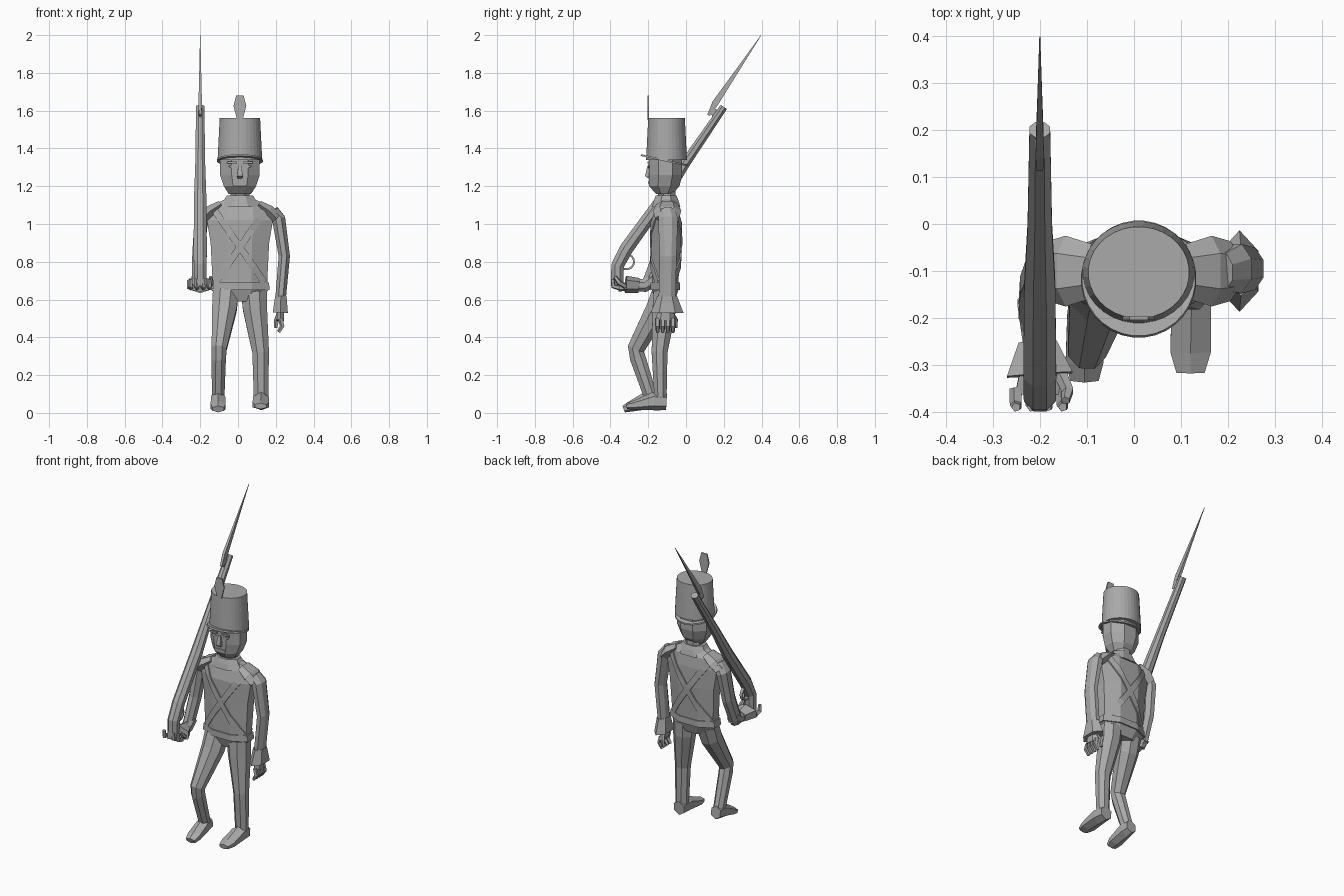
import bpy
import bmesh
import math
from mathutils import Vector
from mathutils.bvhtree import BVHTree

default_cube = bpy.data.objects.get("Cube")
if default_cube:
    bpy.data.objects.remove(default_cube, do_unlink=True)

grey = bpy.data.materials.new("plain grey")
grey.use_nodes = True
grey.diffuse_color = (.4, .4, .4, 1)
grey.node_tree.nodes["Principled BSDF"].inputs["Base Color"].default_value = (.4, .4, .4, 1)


def finish(name, bm):
    """Turn a bmesh into a flat shaded object."""
    bmesh.ops.recalc_face_normals(bm, faces=bm.faces)
    mesh = bpy.data.meshes.new(name)
    bm.to_mesh(mesh)
    bm.free()
    mesh.materials.append(grey)
    obj = bpy.data.objects.new(name, mesh)
    bpy.context.collection.objects.link(obj)
    return obj


def tube(name, stations, sides=8, level=False):
    """Skin rings along a path; a station is x, y, z, half width, half depth."""
    bm = bmesh.new()
    centres = [Vector(s[:3]) for s in stations]
    last = len(centres) - 1
    rings = []
    for i, (centre, station) in enumerate(zip(centres, stations)):
        along = (centres[min(i + 1, last)] - centres[max(i - 1, 0)]).normalized()
        if level:
            along = Vector((0, 0, 1))
        across = Vector((1, 0, 0))
        across = (across - along * across.dot(along)).normalized()
        depth = along.cross(across)
        grow = 1 / math.cos(math.pi / sides)
        ring = []
        for k in range(sides):
            angle = math.tau * (k + .5) / sides
            offset = across * math.cos(angle) * station[3] + depth * math.sin(angle) * station[4]
            ring.append(bm.verts.new(centre + offset * grow))
        rings.append(ring)
    for low, high in zip(rings, rings[1:]):
        for k in range(sides):
            n = (k + 1) % sides
            bm.faces.new((low[k], low[n], high[n], high[k]))
    bm.faces.new(rings[0])
    bm.faces.new(rings[-1])
    return finish(name, bm)


def plate(name, outline, thickness):
    """Thin plate with an outline in x and z, at a given y."""
    bm = bmesh.new()
    face = bm.faces.new([bm.verts.new(p) for p in outline])
    grown = bmesh.ops.extrude_face_region(bm, geom=[face])
    moved = [g for g in grown["geom"] if isinstance(g, bmesh.types.BMVert)]
    bmesh.ops.translate(bm, verts=moved, vec=(0, thickness, 0))
    return finish(name, bm)


MID = .01  # centre line of the body

# Coat and its belt
coat = tube("coat", [
    (MID, -.11, .59, .10, .05),
    (MID, -.11, .65, .15, .07),
    (MID, -.11, .70, .145, .07),
    (MID, -.105, .90, .155, .078),
    (MID, -.105, 1.02, .175, .075),
    (MID, -.10, 1.09, .165, .06),
    (MID, -.10, 1.13, .08, .05),
], level=True)
tube("waist_belt", [
    (MID, -.11, .65, .158, .078),
    (MID, -.11, .69, .154, .078),
], level=True)
tube("collar", [
    (MID, -.105, 1.09, .11, .075),
    (MID, -.105, 1.125, .085, .065),
    (MID, -.105, 1.15, .07, .055),
], level=True)

# Crossed straps laid onto the coat, front and back
surface = BVHTree.FromPolygons(
    [v.co for v in coat.data.vertices], [p.vertices[:] for p in coat.data.polygons])


def strap(name, side, facing):
    start = Vector((MID + side * .14, 0, 1.08))
    end = Vector((MID - side * .13, 0, .69))
    edge = (end - start).normalized().cross(Vector((0, 1, 0))) * .018
    bm = bmesh.new()
    rows = []
    steps = 14
    for i in range(steps + 1):
        middle = start.lerp(end, i / steps)
        row = []
        for shift in (-edge, edge):
            ray = middle + shift + Vector((0, facing, 0))
            hit = surface.ray_cast(ray, Vector((0, -facing, 0)))[0]
            if hit:
                row += [bm.verts.new(hit + Vector((0, facing * lift, 0))) for lift in (0, .008)]
        if len(row) == 4:
            rows.append(row)
    for a, b in zip(rows, rows[1:]):
        for j, k in ((0, 1), (1, 3), (3, 2), (2, 0)):
            bm.faces.new((a[j], a[k], b[k], b[j]))
    finish(name, bm)


for side, hand in ((1, "left"), (-1, "right")):
    strap(hand + "_front_strap", side, -1)
    strap(hand + "_back_strap", side, 1)
    # Padded shoulder wings
    tube(hand + "_shoulder", [
        (MID + side * .10, -.10, 1.105, .02, .05),
        (MID + side * .155, -.10, 1.07, .03, .065),
        (MID + side * .195, -.10, 1.03, .03, .055),
    ], 6)
    # Eyes and brows
    x = MID + side * .042
    plate(hand + "_eye", [(x - .02, -.202, 1.305), (x, -.202, 1.295),
                          (x + .02, -.202, 1.305), (x, -.202, 1.315)], .009)
    plate(hand + "_brow", [(x - .027, -.205, 1.32), (x + .027, -.205, 1.32),
                           (x + .024, -.205, 1.33), (x - .024, -.205, 1.33)], .009)

# Head
tube("neck", [(MID, -.10, 1.10, .05, .045), (MID, -.10, 1.2, .05, .045)])
tube("head", [
    (MID, -.115, 1.16, .06, .045),
    (MID, -.115, 1.20, .085, .08),
    (MID, -.108, 1.26, .105, .088),
    (MID, -.108, 1.35, .105, .088),
], level=True)
tube("nose", [(MID, -.198, 1.31, .008, .006), (MID, -.203, 1.255, .016, .014),
              (MID, -.195, 1.245, .012, .006)], 4)
plate("mouth", [(MID - .04, -.20, 1.215), (MID + .04, -.20, 1.215),
                (MID + .03, -.20, 1.225), (MID - .03, -.20, 1.225)], .009)

# Tall hat with visor and plume
tube("hat", [(MID, -.103, 1.34, .118, .108), (MID, -.103, 1.56, .107, .097)], 32)
tube("hat_visor", [(MID, -.117, 1.333, .122, .127), (MID, -.115, 1.342, .12, .125)], 32)
plate("plume", [(MID + x, -.204, z) for x, z in (
    (-.014, 1.55), (.014, 1.55), (.034, 1.625), (.02, 1.68), (-.02, 1.68), (-.034, 1.625))], .008)

# Left arm hanging down
tube("left_arm", [
    (.185, -.10, 1.07, .03, .04),
    (.215, -.095, 1.03, .035, .052),
    (.245, -.095, .83, .03, .045),
    (.225, -.10, .60, .028, .045),
])
tube("left_cuff", [(.227, -.10, .62, .03, .045), (.224, -.10, .53, .04, .075)], 6)
tube("left_palm", [(.225, -.105, .55, .02, .035), (.225, -.11, .49, .018, .045)], 6)
for i in range(4):
    y = -.15 + i * .027
    tube("left_finger", [(.225, y, .50, .011, .011), (.235, y, .46, .011, .011),
                         (.215, y, .428, .008, .008)], 5)
tube("left_thumb", [(.22, -.08, .53, .012, .012), (.205, -.055, .49, .011, .011),
                    (.20, -.055, .45, .008, .008)], 5)

# Right arm bent forward, palm under the stock
tube("right_upper_arm", [
    (-.165, -.10, 1.07, .03, .04),
    (-.195, -.10, 1.02, .036, .05),
    (-.21, -.13, .84, .032, .045),
    (-.215, -.185, .70, .03, .042),
    (-.212, -.20, .66, .025, .03),
])
tube("right_forearm", [
    (-.215, -.165, .71, .032, .04),
    (-.208, -.22, .675, .032, .035),
    (-.20, -.29, .675, .03, .03),
])
tube("right_cuff", [(-.205, -.25, .675, .04, .034), (-.20, -.32, .68, .07, .04)], 6)
tube("right_palm", [(-.20, -.30, .67, .04, .018), (-.20, -.36, .66, .052, .016)], 6)
for i in range(4):
    x = -.25 + i * .033
    tube("right_finger", [(x, -.35, .662, .012, .012), (x, -.385, .67, .011, .011),
                          (x, -.389, .71, .008, .008)], 5)
tube("right_thumb", [(-.155, -.32, .67, .012, .012), (-.14, -.355, .69, .011, .011),
                     (-.145, -.375, .72, .008, .008)], 5)

# Legs: the left one straight, the right one bent at the knee
tube("left_leg", [
    (.085, -.11, .64, .068, .062),
    (.09, -.115, .55, .064, .062),
    (.12, -.14, .32, .044, .042),
    (.122, -.135, .07, .038, .032),
])
tube("right_leg", [
    (-.065, -.12, .64, .068, .06),
    (-.072, -.15, .55, .065, .062),
    (-.10, -.265, .34, .04, .045),
    (-.102, -.255, .29, .038, .042),
    (-.105, -.185, .08, .033, .035),
])
tube("left_foot", [
    (.122, -.103, .058, .036, .038),
    (.122, -.17, .062, .042, .042),
    (.12, -.27, .042, .043, .022),
    (.12, -.315, .036, .03, .014),
], 6)
tube("right_foot", [
    (-.105, -.15, .072, .032, .036),
    (-.105, -.20, .068, .037, .042),
    (-.105, -.29, .035, .04, .025),
    (-.105, -.33, .02, .03, .016),
], 6)

# Musket with guard and bayonet
GUN = -.2
tube("musket_stock", [
    (GUN, -.365, .67, .032, .033),
    (GUN, -.362, .78, .034, .034),
    (GUN, -.315, .87, .035, .036),
    (GUN, -.13, 1.125, .033, .033),
    (GUN, -.005, 1.32, .026, .026),
    (GUN, .2, 1.62, .022, .02),
])
guard = []
for i in range(9):
    angle = math.radians(-130 + i * 25)
    guard.append((GUN, -.315 + .04 * math.cos(angle), .8 + .04 * math.sin(angle), .01, .005))
tube("trigger_guard", guard, 4)
tube("bayonet_socket", [(GUN, .165, 1.59, .008, .02), (GUN, .135, 1.585, .008, .02)], 4)
tube("bayonet", [
    (GUN, .12, 1.575, .007, .008),
    (GUN, .155, 1.64, .009, .017),
    (GUN, .27, 1.81, .005, .009),
    (GUN, .397, 1.999, .001, .001),
], 4)
